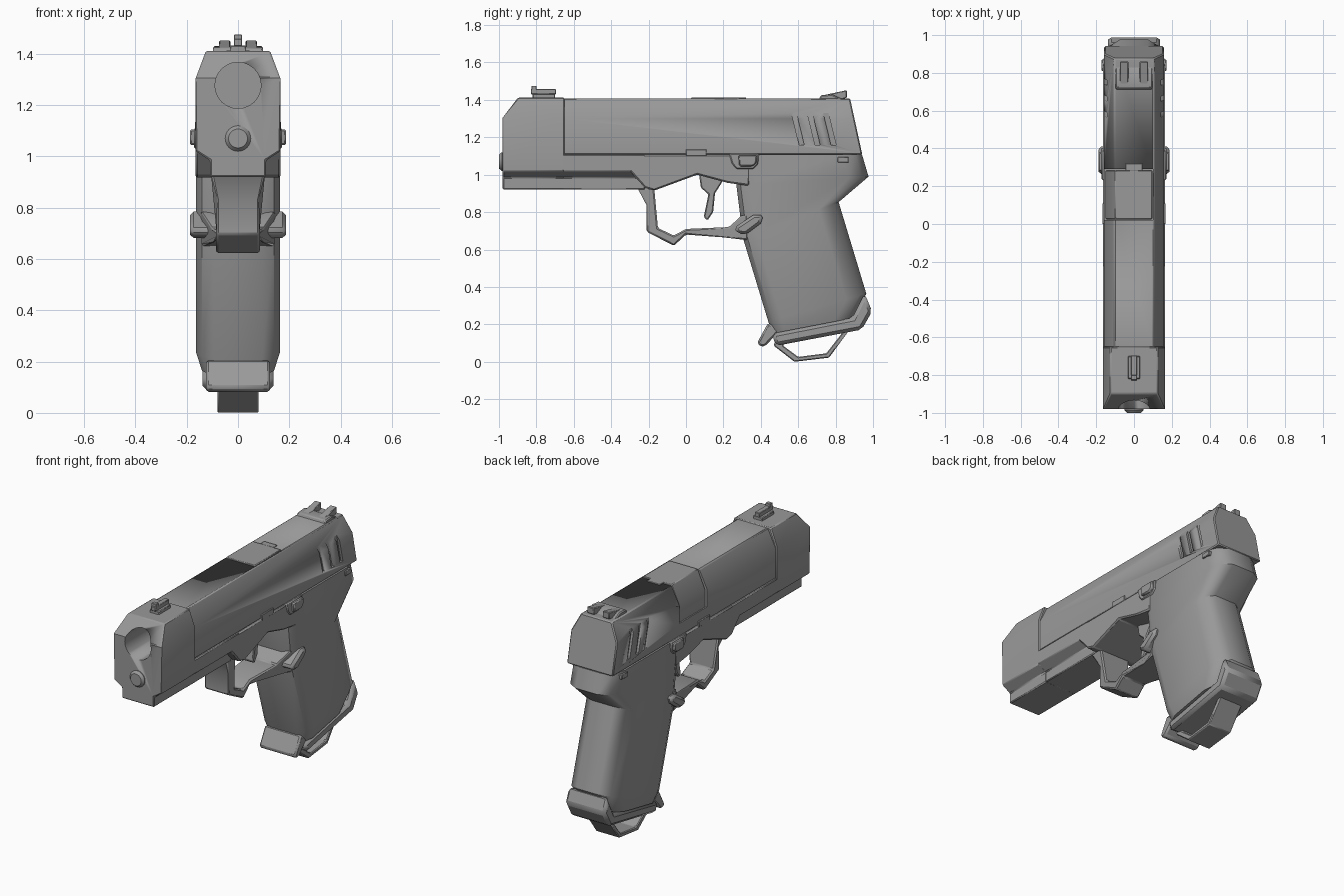
import bpy, bmesh, math
from mathutils import Vector

if "Cube" in bpy.data.objects:
    bpy.data.objects.remove(bpy.data.objects["Cube"])

grey = bpy.data.materials.new("gunmetal_grey")
grey.diffuse_color = (0.32, 0.32, 0.32, 1)
grey.use_nodes = True
grey.node_tree.nodes["Principled BSDF"].inputs["Base Color"].default_value = grey.diffuse_color


def finish(name, bm, bevel=0.0, smooth=30):
    bmesh.ops.recalc_face_normals(bm, faces=bm.faces)
    me = bpy.data.meshes.new(name)
    bm.to_mesh(me)
    bm.free()
    ob = bpy.data.objects.new(name, me)
    bpy.context.collection.objects.link(ob)
    me.materials.append(grey)
    bpy.ops.object.select_all(action='DESELECT')
    ob.select_set(True)
    bpy.context.view_layer.objects.active = ob
    bpy.ops.object.shade_smooth_by_angle(angle=math.radians(smooth))
    if bevel:
        m = ob.modifiers.new("edge_bevel", 'BEVEL')
        m.width, m.segments, m.limit_method = bevel, 1, 'ANGLE'
        m.angle_limit = math.radians(35)
    return ob


def prism(a, b):
    """Solid between two matching rings."""
    bm = bmesh.new()
    va, vb = [bm.verts.new(p) for p in a], [bm.verts.new(p) for p in b]
    n = len(a)
    bm.faces.new(va)
    bm.faces.new(vb[::-1])
    for i in range(n):
        bm.faces.new((va[i], vb[i], vb[(i + 1) % n], va[(i + 1) % n]))
    return bm


def side_part(name, pts, x0, x1=None, bevel=0.006):
    """Side outline (y, z) extruded across x; x1 omitted = symmetric."""
    x0, x1 = (-x0, x0) if x1 is None else (x0, x1)
    return finish(name, prism([(x0, y, z) for y, z in pts],
                              [(x1, y, z) for y, z in pts]), bevel)


def section(half, y0, y1):
    """Half section (x, z), mirrored and run along y."""
    ring = half + [(-x, z) for x, z in reversed(half)]
    return prism([(x, y0, z) for x, z in ring], [(x, y1, z) for x, z in ring])


def slice_off(bm, co, no):
    """Cut away the side the normal points to and cap it."""
    r = bmesh.ops.bisect_plane(bm, geom=bm.verts[:] + bm.edges[:] + bm.faces[:],
                               plane_co=co, plane_no=no, clear_outer=True)
    bmesh.ops.contextual_create(
        bm, geom=[e for e in r['geom_cut'] if isinstance(e, bmesh.types.BMEdge)])


def box(name, x, y, z, bevel=0.004):
    return side_part(name, [(y[0], z[0]), (y[1], z[0]), (y[1], z[1]), (y[0], z[1])],
                     x[0], x[1], bevel)


def rod(name, z, r, y0, y1, r_front=None, n=24):
    def ring(y, rad):
        return [(rad * math.cos(i * math.tau / n), y, z + rad * math.sin(i * math.tau / n))
                for i in range(n)]
    return finish(name, prism(ring(y0, r_front or r), ring(y1, r)))


def cut(target, cutter):
    cutter.hide_render = True
    cutter.hide_viewport = True
    m = target.modifiers.new("cut", 'BOOLEAN')
    m.operation, m.object, m.solver = 'DIFFERENCE', cutter, 'EXACT'


# Front block with sloped nose and bore
bm = section([(.11, .92), (.11, .985), (.165, 1.02), (.165, 1.305), (.125, 1.412)], -.98, -.65)
slice_off(bm, (0, -.98, 1.305), (0, -.105, .08))
front_block = finish("front_block", bm, .006)
cut(front_block, rod("bore_cutter", 1.277, .09, -1.1, -.70))
rod("guide_rod", 1.07, .05, -.985, -.9)
rod("guide_rod_tip", 1.07, .05, -1.0, -.985, .037)

# Dust cover with narrow rail underneath
finish("dust_cover", section([(.11, .92), (.11, .985), (.165, 1.02), (.165, 1.108)],
                             -.66, -.22), .005)

# Frame above the trigger, flaring out of the dust cover
bm = prism([(-.165, y, z) for y, z in ((-.30, 1.108), (-.30, 1.02), (-.22, .93), (-.17, .915),
                                       (.06, 1.0), (.22, .957), (.34, .94), (.34, 1.108))],
           [(.165, y, z) for y, z in ((-.30, 1.108), (-.30, 1.02), (-.22, .93), (-.17, .915),
                                      (.06, 1.0), (.22, .957), (.34, .94), (.34, 1.108))])
finish("frame_middle", bm, .008)

# Grip lofted from rounded sections: front y/z, back y/z, width factor
rings = [(.46, .15, .90, .235, .86), (.44, .215, .968, .365, 1), (.305, .66, .82, .855, 1),
         (.27, .94, .98, .99, 1), (.26, 1.108, .945, 1.108, 1)]
bm = bmesh.new()
loops = []
for yf, zf, yb, zb, w in rings:
    length = yb - yf
    half = [(.095, 0), (.14, .022), (.163, .07), (.163, length - .11),
            (.135, length - .04), (.075, length - .004)]
    ring = half + [(-x, d) for x, d in reversed(half)]
    loops.append([bm.verts.new((x * w, yf + d, zf + (zb - zf) * d / length)) for x, d in ring])
for a, b in zip(loops, loops[1:]):
    for i in range(len(a)):
        j = (i + 1) % len(a)
        bm.faces.new((a[i], a[j], b[j], b[i]))
bm.faces.new(loops[0])
bm.faces.new(loops[-1])
finish("grip", bm, 0, 38)

# Trigger guard, flared where it meets the frame and the grip
guard = [(-.26, .93), (-.21, .835), (-.21, .695), (-.065, .62), (0, .68), (.20, .665), (.33, .65),
         (.33, .79), (.295, .78), (.23, .72), (0, .71), (-.065, .675), (-.15, .715), (-.17, .93)]


def guard_width(y, z):
    return .145 if y > .25 else .105 if (z > .9 or y > .19) else .085


finish("trigger_guard", prism([(-guard_width(y, z), y, z) for y, z in guard],
                              [(guard_width(y, z), y, z) for y, z in guard]), .008)
side_part("trigger", [(.07, 1.0), (.21, 1.0), (.19, .955), (.155, .90), (.145, .80), (.115, .755),
                      (.095, .775), (.12, .895), (.08, .93)], .035)

# Slide with slanted rear
bm = section([(.158, 1.108), (.158, 1.30), (.105, 1.408)], -.655, 1.0)
slice_off(bm, (0, .877, 1.41), (0, .30, .065))
slide = finish("slide", bm, .006)

# Ejection port, open to the top and left
cut(slide, box("port_cutter", (-.3, .10), (.02, .29), (1.19, 1.5), 0))
side = [(-.150, 1.18), (-.150, 1.30), (-.10, 1.412), (.097, 1.412), (.097, 1.18)]
finish("chamber_hood", prism([(x, .025, z) for x, z in side],
                             [(x, .285, z) for x, z in side]), .004)
box("hood_tab", (-.045, .045), (.28, .32), (1.38, 1.413), .002)

# Slanted rear grip grooves on both sides
for s in (-1, 1):
    for i in range(3):
        y = .56 + .085 * i
        cut(slide, side_part("groove_cutter", [(y + .045, 1.16), (y + .072, 1.16),
                                               (y + .027, 1.345), (y, 1.345)],
                             s * .143, s * .25, 0))

# Sights
box("front_sight_base", (-.032, .032), (-.82, -.70), (1.40, 1.432))
box("front_sight_rail", (-.016, .016), (-.83, -.695), (1.43, 1.458), .003)
box("front_sight_post", (-.016, .016), (-.825, -.80), (1.45, 1.475), .002)
side_part("rear_sight_base", [(.70, 1.375), (.72, 1.425), (.78, 1.43), (.845, 1.40), (.83, 1.375)], .098)
for s in (-1, 1):
    side_part("rear_sight_post", [(.72, 1.40), (.725, 1.423), (.86, 1.452), (.86, 1.412), (.80, 1.39)],
              s * .03, s * .075, .004)

# Side controls, running through so they show on both sides
side_part("slide_stop", [(.23, 1.113), (.39, 1.113), (.385, 1.055), (.36, 1.03),
                         (.27, 1.03), (.245, 1.06)], .171)
side_part("slide_stop_pad", [(.28, 1.105), (.38, 1.105), (.375, 1.06), (.355, 1.045),
                             (.285, 1.045)], .188)
side_part("magazine_catch", [(.255, .715), (.30, .745), (.36, .785), (.415, .785),
                             (.40, .74), (.32, .68), (.28, .685)], .188, bevel=.015)
box("rear_pin_plate", (-.171, .171), (.81, .87), (1.065, 1.095), .003)
box("frame_tab", (-.167, .167), (0, .11), (1.10, 1.135), .002)

# Magazine floor plate, front lip and open loop below
side_part("floor_plate", [(.46, .15), (.89, .235), (.955, .365), (.995, .27), (.94, .172),
                          (.48, .085)], .138, bevel=.018)
side_part("floor_lip", [(.44, .21), (.38, .10), (.40, .08), (.425, .085), (.50, .165)],
          .125, bevel=.01)
side_part("floor_loop", [(.47, .10), (.47, .085), (.58, .0), (.765, .022), (.87, .165), (.84, .16),
                         (.75, .045), (.60, .026), (.52, .085), (.52, .10)], .08, bevel=.005)
